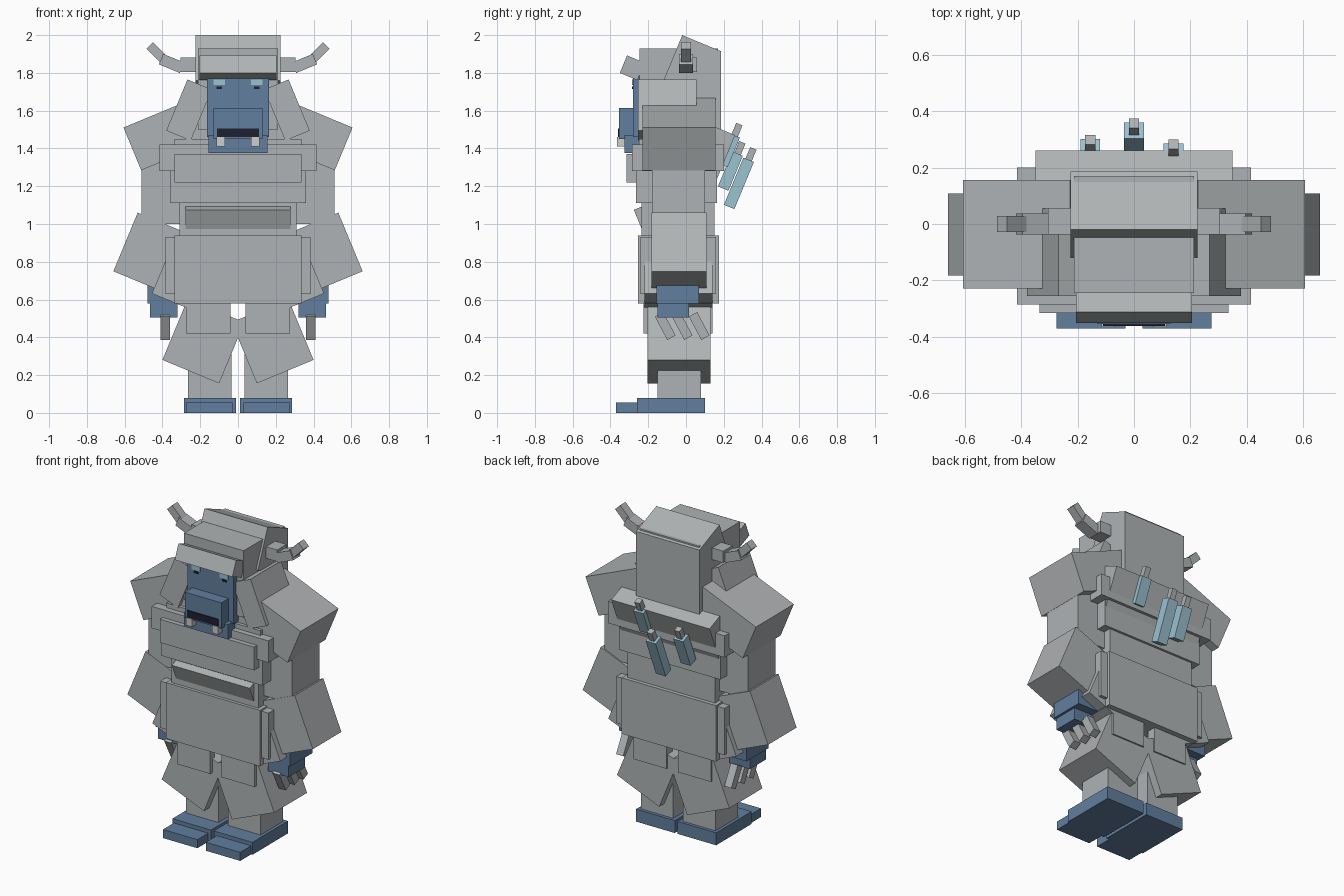
import bpy
import bmesh
from math import radians
from mathutils import Matrix, Vector

default_cube = bpy.data.objects.get("Cube")
if default_cube:
    bpy.data.objects.remove(default_cube, do_unlink=True)


def make_material(name, red, green, blue):
    material = bpy.data.materials.new(name)
    material.use_nodes = True
    colour = (red, green, blue, 1)
    material.diffuse_color = colour
    material.node_tree.nodes["Principled BSDF"].inputs["Base Color"].default_value = colour
    return material


FUR = make_material("grey fur", .43, .45, .46)
SKIN = make_material("blue skin", .12, .21, .34)
ICE = make_material("pale ice", .33, .54, .64)
DARK = make_material("dark mouth", .013, .014, .03)
TUSK = make_material("tusk white", .6, .62, .6)

LEAN = radians(22.5)  # tilt shared by most of the slanted blocks


def block(name, centre, size, material=FUR, axis="X", angle=0):
    """One box, optionally turned about a single axis."""
    mesh = bpy.data.meshes.new(name)
    bm = bmesh.new()
    bmesh.ops.create_cube(bm, size=1)
    bm.transform(Matrix.Diagonal(Vector(size)).to_4x4())
    bm.to_mesh(mesh)
    bm.free()
    mesh.materials.append(material)
    obj = bpy.data.objects.new(name, mesh)
    bpy.context.collection.objects.link(obj)
    obj.matrix_world = Matrix.Translation(centre) @ Matrix.Rotation(angle, 4, axis)
    return obj


def span(name, x, y, z, material=FUR):
    """One upright box given by its limits along each axis."""
    limits = (x, y, z)
    centre = [(low + high) / 2 for low, high in limits]
    size = [high - low for low, high in limits]
    return block(name, centre, size, material)


def middle(name, half_width, y, z, material=FUR):
    return span(name, (-half_width, half_width), y, z, material)


def pair(name, x, y, z, material=FUR):
    """Upright box on the left, mirrored to the right."""
    span("left_" + name, x, y, z, material)
    span("right_" + name, (-x[1], -x[0]), y, z, material)


def leaning_pair(name, centre, size, angle, material=FUR):
    """Box leaning sideways on the left, mirrored to the right."""
    x, y, z = centre
    block("left_" + name, (x, y, z), size, material, "Y", angle)
    block("right_" + name, (-x, y, z), size, material, "Y", -angle)


# Feet and legs
pair("foot", x=(.01, .285), y=(-.26, .1), z=(0, .08), material=SKIN)
pair("toes", x=(.03, .275), y=(-.37, -.26), z=(0, .055), material=SKIN)
pair("shin", x=(.035, .265), y=(-.15, .08), z=(.08, .4))
leaning_pair("thigh", centre=(.183, -.037, .38), size=(.325, .335, .35), angle=-LEAN)

# Skirt of fur around the hips
leaning_pair("skirt_side", centre=(.227, -.04, .7), size=(.37, .36, .3), angle=-LEAN)
pair("front_loin_flap", x=(.04, .275), y=(-.225, -.18), z=(.42, .6))
pair("back_loin_flap", x=(.04, .275), y=(.08, .14), z=(.42, .6))

# Torso, stacked from belly to collar
middle("belly_plate", half_width=.335, y=(-.255, .175), z=(.58, .94))
middle("belly", half_width=.385, y=(-.24, .16), z=(.63, .93))
middle("waist", half_width=.31, y=(-.235, .15), z=(.9, .15 + .97))
middle("ribs", half_width=.36, y=(-.265, .165), z=(1.11, 1.42))
middle("chest", half_width=.415, y=(-.285, .2), z=(1.28, 1.42))
middle("chest_plate", half_width=.335, y=(-.315, -.2), z=(1.22, 1.37))
middle("collar", half_width=.335, y=(-.25, .12), z=(1.4, 1.45))
block("chest_fold", centre=(0, -.2, 1.047), size=(.555, .12, .11), axis="X", angle=LEAN)
block("back_mane", centre=(0, .12, 1.328), size=(.7, .15, .37), axis="X", angle=-LEAN)

# Arms
leaning_pair("shoulder", centre=(.37, -.037, 1.476), size=(.41, .385, .245), angle=LEAN)
pair("upper_arm", x=(.3, .51), y=(-.18, .1), z=(1, 1.36))
leaning_pair("forearm", centre=(.48, -.037, .857), size=(.25, .29, .336), angle=-LEAN)
pair("palm", x=(.32, .48), y=(-.155, .07), z=(.58, .7), material=SKIN)
pair("knuckles", x=(.32, .465), y=(-.15, .015), z=(.505, .58), material=SKIN)
for side, label in ((1, "left"), (-1, "right")):
    for finger in range(3):
        block(f"{label}_finger", centre=(side * .385, -.11 + finger * .09, .46),
              size=(.05, .05, .14), axis="X", angle=radians(28))

# Hood of fur around the head
middle("hood_front", half_width=.212, y=(-.245, .17), z=(1.5, 1.93))
middle("hood_back", half_width=.225, y=(0, .185), z=(1.5, 1.915))
block("hood_crest", centre=(0, .033, 1.837), size=(.45, .222, .26), axis="X", angle=-LEAN)
block("brow", centre=(0, -.285, 1.827), size=(.41, .1, .1), axis="X", angle=-LEAN)
leaning_pair("cheek_fur", centre=(.259, -.1, 1.603), size=(.14, .31, .293), angle=-LEAN)

# Face
middle("face", half_width=.165, y=(-.28, -.2), z=(1.46, 1.79), material=SKIN)
middle("muzzle", half_width=.13, y=(-.355, -.27), z=(1.45, 1.615), material=SKIN)
middle("jaw", half_width=.155, y=(-.325, -.22), z=(1.375, 1.47), material=SKIN)
middle("mouth", half_width=.11, y=(-.361, -.353), z=(1.46, 1.505), material=DARK)
pair("tusk", x=(.07, .115), y=(-.365, -.32), z=(1.41, 1.46), material=TUSK)
pair("eye", x=(.07, .13), y=(-.286, -.279), z=(1.735, 1.765), material=ICE)
pair("eye_line", x=(.085, .115), y=(-.286, -.279), z=(1.715, 1.728), material=DARK)

# Horns in three bent segments
leaning_pair("horn_base", centre=(.25, .01, 1.843), size=(.11, .095, .075), angle=0)
leaning_pair("horn_middle", centre=(.352, 0, 1.85), size=(.12, .075, .06), angle=-LEAN)
leaning_pair("horn_tip", centre=(.432, 0, 1.91), size=(.1, .055, .05), angle=-2 * LEAN)


# Ice blades stuck in the back
def ice_blade(name, centre, length):
    block(name + "_blade", centre, (.07, .06, length), ICE, "X", -LEAN)
    up = Matrix.Rotation(-LEAN, 3, "X") @ Vector((0, 0, length / 2 + .03))
    block(name + "_handle", Vector(centre) + up, (.036, .036, .07), FUR, "X", -LEAN)


ice_blade("middle", centre=(0, .28, 1.215), length=.27)
ice_blade("right", centre=(-.155, .235, 1.28), length=.2)
ice_blade("left", centre=(.14, .225, 1.39), length=.17)
